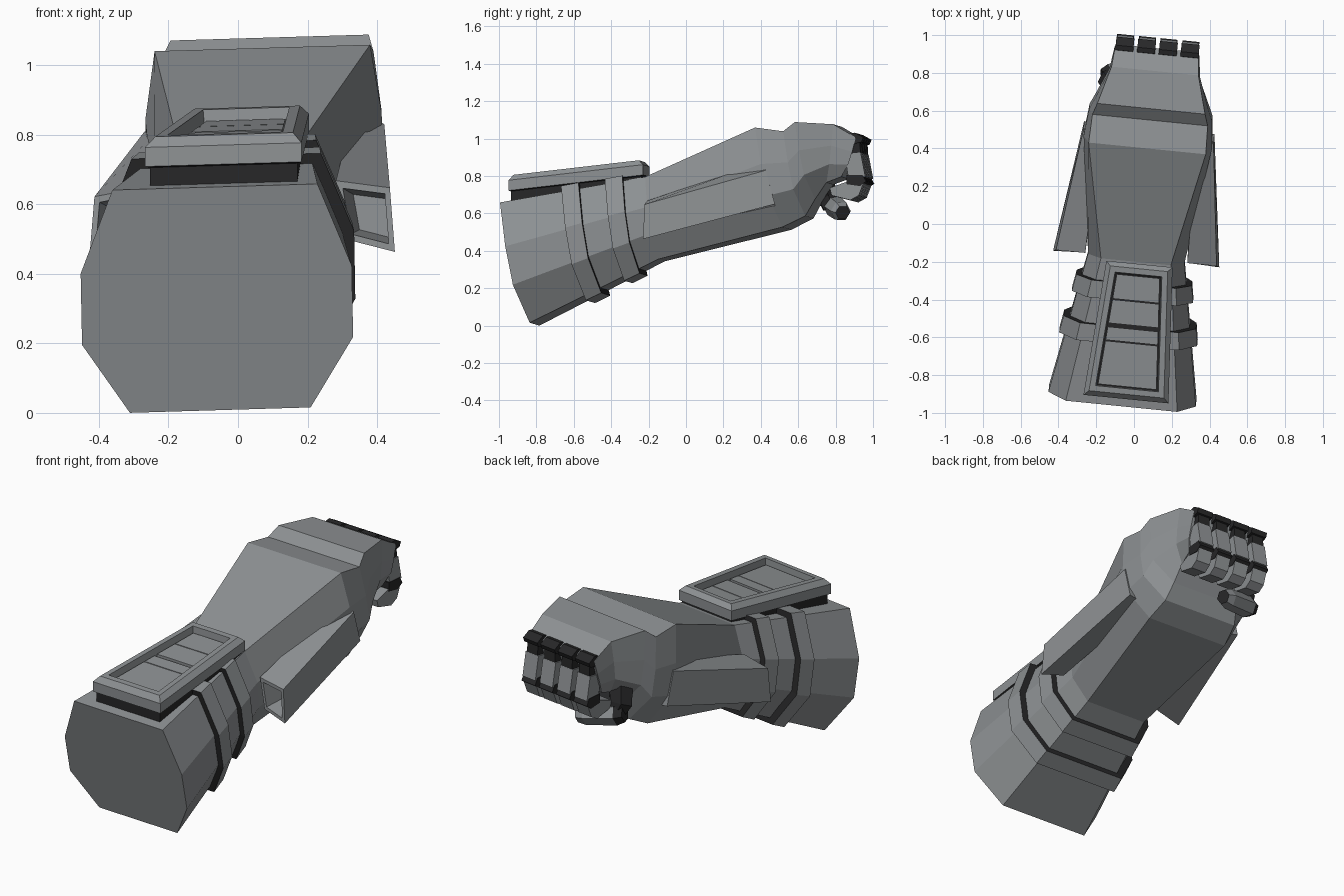
import bpy, bmesh, math
from mathutils import Vector

if "Cube" in bpy.data.objects:
    bpy.data.objects.remove(bpy.data.objects["Cube"])


def material(name, col):
    m = bpy.data.materials.new(name)
    m.diffuse_color = (*col, 1)
    m.use_nodes = True
    m.node_tree.nodes["Principled BSDF"].inputs["Base Color"].default_value = m.diffuse_color
    return m


GREY = material("steel_grey", (0.27, 0.285, 0.295))
DARK = material("black_rubber", (0.02, 0.02, 0.021))


def place(p):
    """Symmetric local frame -> slightly turned and rolled final pose."""
    x, y, z = p
    return (x + 0.03 + 0.1 * y, y - 0.1 * x, z + 0.03 * x)


def loft(name, rings, strips=None, caps=(0, 0), closed=False):
    """Skin a row of equal loops. strips: material per strip, caps: material or None."""
    bm = bmesh.new()
    vs = [[bm.verts.new(place(p)) for p in r] for r in rings]
    n, k = len(rings[0]), len(rings)
    for i in range(k if closed else k - 1):
        a, b = vs[i], vs[(i + 1) % k]
        for j in range(n):
            f = bm.faces.new((a[j], a[(j + 1) % n], b[(j + 1) % n], b[j]))
            f.material_index = strips[i] if strips else 0
    if not closed:
        for r, c in ((vs[0], caps[0]), (vs[-1], caps[1])):
            if c is not None:
                bm.faces.new(r).material_index = c
    bmesh.ops.recalc_face_normals(bm, faces=bm.faces)
    me = bpy.data.meshes.new(name)
    bm.to_mesh(me)
    bm.free()
    me.materials.append(GREY)
    me.materials.append(DARK)
    ob = bpy.data.objects.new(name, me)
    bpy.context.collection.objects.link(ob)
    return ob


def section(yt, yb, zt, zb, wt, ws, wb):
    """Eight-sided arm section: top, two side and bottom levels."""
    half = []
    for f, w in ((1, wt), (0.63, ws), (0.31, ws), (0, wb)):
        half.append((w, yb + (yt - yb) * f ** 0.6, zb + (zt - zb) * f))
    return half + [(-x, y, z) for x, y, z in reversed(half)]


# Forearm and hand shell
ELBOW = (-0.965, -0.81, 0.65, 0.008, 0.295, 0.39, 0.26)
WRIST = (-0.20, -0.13, 0.79, 0.35, 0.185, 0.255, 0.18)
loft("forearm_and_hand", [section(*s) for s in (
    ELBOW, WRIST,
    (0.40, 0.54, 1.05, 0.52, 0.31, 0.34, 0.24),
    (0.55, 0.66, 1.03, 0.58, 0.305, 0.325, 0.22),
    (0.61, 0.71, 1.08, 0.67, 0.285, 0.30, 0.20),
    (0.81, 0.77, 1.07, 0.76, 0.23, 0.24, 0.19),
    (0.93, 0.85, 1.00, 0.79, 0.22, 0.225, 0.20))])


# Straps round the forearm: grey outside, dark rims
def strap_ring(t, s):
    r = section(*[a + (b - a) * t for a, b in zip(ELBOW, WRIST)])
    c = sum((Vector(p) for p in r), Vector()) / 8
    return [(c.x + (p[0] - c.x) * s, p[1] + (p[1] - c.y) * (s - 1),
             c.z + (p[2] - c.z) * s) for p in r]


for i, (t0, t1) in enumerate(((0.43, 0.55), (0.73, 0.85))):
    loft(f"strap_{i + 1}", [strap_ring(t0, 0.97), strap_ring(t0, 1.10),
                            strap_ring(t1, 1.11), strap_ring(t1, 0.97)],
         [1, 0, 1, 1], closed=True)


# Raised top panel with a recessed, slatted tray
def panel_point(side, y, d, h):
    v = (y + 0.925) / 0.715
    return (0.02 + side * (0.225 - 0.05 * v - d), y, 0.715 + 0.085 * v + h)


def panel_ring(d, h, y0=-0.925, y1=-0.21):
    a, b = y0 + d, y1 - d
    return [panel_point(s, y, d, h) for s, y in ((-1, a), (1, a), (1, b), (-1, b))]


loft("top_panel", [panel_ring(0.012, -0.07), panel_ring(0.012, -0.005),
                   panel_ring(0, 0), panel_ring(0, 0.055), panel_ring(0.025, 0.082),
                   panel_ring(0.055, 0.082), panel_ring(0.06, 0.03)],
     [1, 1, 0, 0, 0, 0], (1, 1))
for i, (y0, y1) in enumerate(((-0.86, -0.63), (-0.625, -0.555),
                              (-0.535, -0.41), (-0.405, -0.275))):
    loft(f"panel_slat_{i + 1}",
         [[panel_point(s, y, 0.066, h) for s, y in ((-1, y0), (1, y0), (1, y1), (-1, y1))]
          for h in (0.025, 0.05)])

# Open vent boxes on both sides
FRONT = [(0.26, 0.44, 0.87), (0.345, 0.46, 0.82), (0.345, 0.51, 0.64), (0.24, 0.50, 0.62)]
REAR = [(0.27, -0.18, 0.66), (0.425, -0.18, 0.635), (0.44, -0.185, 0.45), (0.30, -0.18, 0.49)]


def shrink(ring, s, dy):
    c = sum((Vector(p) for p in ring), Vector()) / 4
    return [(c.x + (p[0] - c.x) * s, p[1] + dy, c.z + (p[2] - c.z) * s) for p in ring]


for side, sx in (("right", 1), ("left", -1)):
    rings = [FRONT, REAR, shrink(REAR, 0.78, 0), shrink(REAR, 0.6, 0.14)]
    loft(f"{side}_vent", [[(x * sx, y, z) for x, y, z in r] for r in rings])


# Fingers: side profiles (y, z) pushed out across x
def prism(name, prof, x, w, mat):
    loft(name, [[(x + s * w / 2, y, z) for y, z in prof] for s in (-1, 1)],
         [mat], (mat, mat))


for i in range(4):
    x = -0.172 + 0.115 * i
    n = f"finger_{i + 1}"
    prism(n + "_knuckle", [(0.88, 0.98), (0.90, 1.02), (0.925, 1.025),
                           (0.97, 1.0), (0.96, 0.975), (0.90, 0.96)], x, 0.095, 1)
    prism(n + "_upper", [(0.87, 0.98), (0.95, 0.98), (0.955, 0.89), (0.86, 0.87)], x, 0.07, 1)
    prism(n + "_middle", [(0.87, 0.91), (0.955, 0.92), (0.98, 0.79), (0.89, 0.78)], x, 0.085, 0)
    prism(n + "_joint", [(0.88, 0.80), (0.965, 0.80), (0.985, 0.765), (0.95, 0.74),
                         (0.88, 0.75)], x, 0.09, 1)
    prism(n + "_tip", [(0.97, 0.755), (0.945, 0.69), (0.90, 0.665), (0.80, 0.69),
                       (0.79, 0.73), (0.90, 0.77)], x, 0.085, 0)


# Thumb: six-sided segments along a bent line
def tube(name, stops, strips, caps):
    pts = [Vector(s[:3]) for s in stops]
    q = (pts[-1] - pts[0]).to_track_quat('Z', 'Y')
    loft(name, [[tuple(p + q @ Vector((s[3] * math.cos(a), s[3] * math.sin(a), 0)))
                 for a in [math.pi / 3 * k for k in range(6)]]
                for p, s in zip(pts, stops)], strips, caps)


tube("thumb_base", [(-0.20, 0.70, 0.78, 0.07), (-0.23, 0.735, 0.70, 0.065),
                    (-0.21, 0.76, 0.64, 0.055)], [1, 1], (1, 1))
tube("thumb_tip", [(-0.27, 0.75, 0.66, 0.045), (-0.23, 0.765, 0.65, 0.06),
                   (-0.07, 0.82, 0.615, 0.055), (-0.03, 0.835, 0.605, 0.04)],
     [1, 0, 0], (1, 1))
